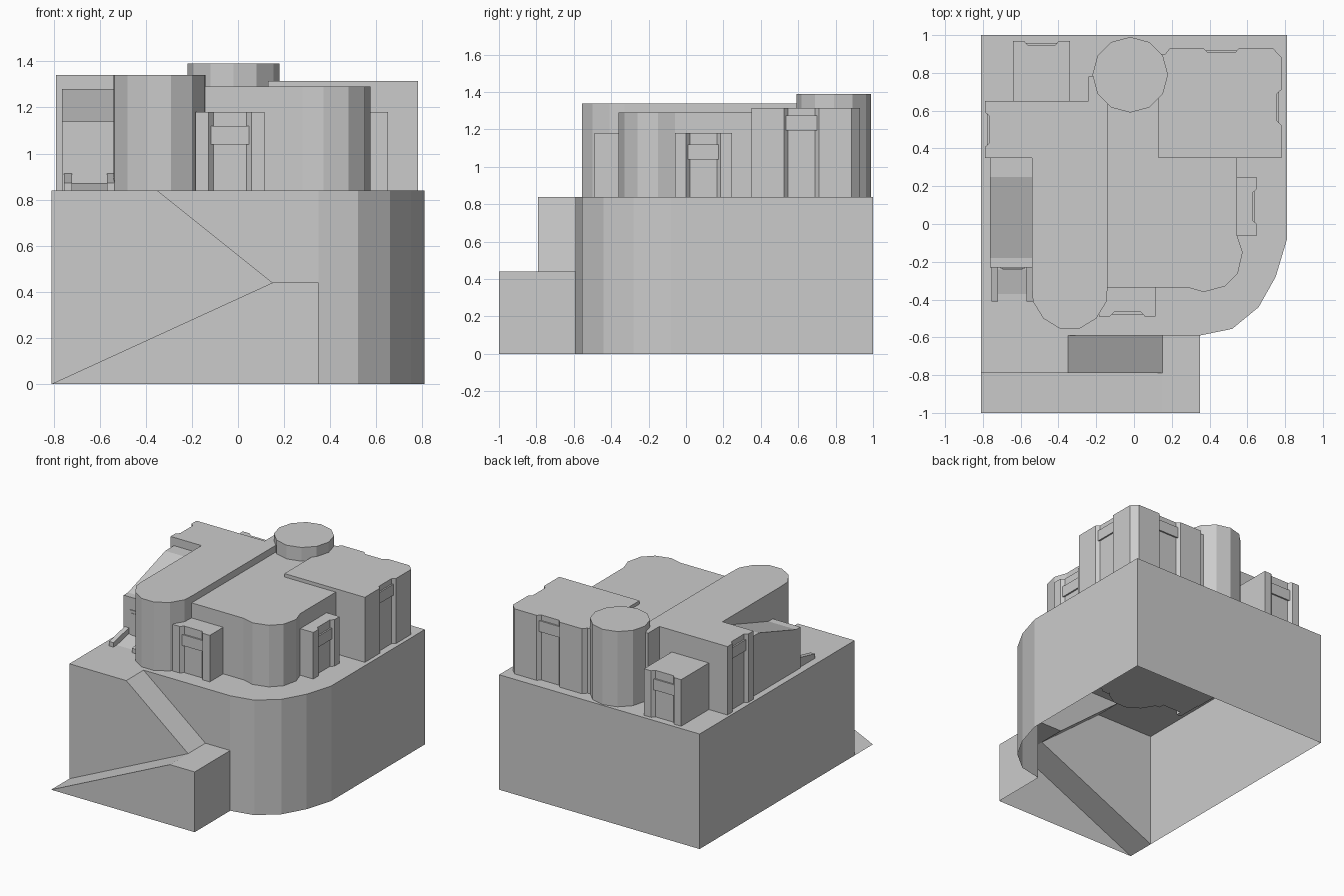
import bpy, bmesh, math
from mathutils import Vector

cube = bpy.data.objects.get("Cube")
if cube:
    bpy.data.objects.remove(cube)

stone = bpy.data.materials.new("grey_stone")
stone.use_nodes = True
GREY = (0.6, 0.6, 0.6, 1)
stone.diffuse_color = GREY
stone.node_tree.nodes["Principled BSDF"].inputs["Base Color"].default_value = GREY

GROUND, SUNK = 0.84, 0.81


def make(name, polys):
    """Mesh object from polygons given as point lists, welded together."""
    bm = bmesh.new()
    for poly in polys:
        bm.faces.new([bm.verts.new(p) for p in poly])
    bmesh.ops.remove_doubles(bm, verts=bm.verts, dist=0.0005)
    bmesh.ops.recalc_face_normals(bm, faces=bm.faces)
    mesh = bpy.data.meshes.new(name)
    bm.to_mesh(mesh)
    bm.free()
    mesh.materials.append(stone)
    obj = bpy.data.objects.new(name, mesh)
    bpy.context.collection.objects.link(obj)
    return obj


def walls(outline, low, high, closed=True):
    pts = list(outline)
    ends = pts[1:] + pts[:1] if closed else pts[1:]
    return [[(*a, low), (*b, low), (*b, high), (*a, high)] for a, b in zip(pts, ends)]


def block(name, outline, top, low=SUNK):
    """Upright prism over a plan outline."""
    caps = [[(*p, z) for p in outline] for z in (low, top)]
    return make(name, caps + walls(outline, low, top))


def box(name, x0, x1, y0, y1, z0, z1):
    return block(name, [(x0, y0), (x1, y0), (x1, y1), (x0, y1)], z1, z0)


def side_prism(name, x0, x1, profile):
    """Prism running along x with a (y, z) profile."""
    ends = [[(x, y, z) for y, z in profile] for x in (x0, x1)]
    sides = [[ends[0][i - 1], ends[0][i], ends[1][i], ends[1][i - 1]] for i in range(len(profile))]
    return make(name, ends + sides)


def building(name, outline, top, doors=(), drop=0.14):
    """Block with full-height recesses and lintels in the chosen walls (counterclockwise plan)."""
    plan = []
    for i, p in enumerate(outline):
        plan.append(p)
        if i not in doors:
            continue
        a, b = Vector(p), Vector(outline[(i + 1) % len(outline)])
        mid, along = (a + b) / 2, (b - a).normalized()
        inward = Vector((-along.y, along.x))
        at = lambda s, d: tuple(mid + along * s + inward * d)
        plan += [at(-0.093, 0), at(-0.072, 0.023), at(0.072, 0.023), at(0.093, 0)]
        block(name + "_lintel_%d" % i,
              [at(-0.084, 0.012), at(0.084, 0.012), at(0.084, 0.04), at(-0.084, 0.04)],
              top - drop + 0.08, top - drop)
    block(name, plan, top)


# Hollow podium with terrace, landing and two ramps
LEFT, RIGHT, BACK = -0.81, 0.81, 1
FRONT, MIDDLE, INNER = -1, -0.79, -0.59
RAMP_TOP, RAMP_TURN, STAIR_END, LANDING = -0.35, 0.15, 0.35, 0.44
rim = [(STAIR_END, INNER), (0.52, -0.555), (0.66, -0.44), (0.75, -0.28),
       (RIGHT, -0.08), (RIGHT, BACK), (LEFT, BACK), (LEFT, MIDDLE)]


def wall_xz(y, *pts):
    return [(x, y, z) for x, z in pts]


def ramp(a, b, y0, y1):
    return [(a[0], y0, a[1]), (b[0], y0, b[1]), (b[0], y1, b[1]), (a[0], y1, a[1])]


high, turn, foot = (RAMP_TOP, GROUND), (RAMP_TURN, LANDING), (LEFT, 0)
podium = walls(rim, 0, GROUND, closed=False)
podium += walls([(STAIR_END, FRONT), (STAIR_END, INNER)], 0, LANDING, closed=False)
podium += [
    [(*p, GROUND) for p in rim + [(RAMP_TOP, MIDDLE), (RAMP_TOP, INNER)]],
    wall_xz(MIDDLE, foot, (LEFT, GROUND), high, turn),
    wall_xz(INNER, high, turn, (STAIR_END, LANDING), (STAIR_END, GROUND)),
    wall_xz(FRONT, foot, turn, (STAIR_END, LANDING), (STAIR_END, 0)),
    ramp(foot, turn, FRONT, MIDDLE),
    ramp(high, turn, MIDDLE, INNER),
    ramp(turn, (STAIR_END, LANDING), FRONT, INNER),
]
make("podium", podium)

# Long hall with rounded front end
half_round = [(-0.54, -0.33), (-0.535, -0.41), (-0.48, -0.5), (-0.39, -0.555), (-0.29, -0.555),
              (-0.2, -0.5), (-0.145, -0.41), (-0.14, -0.33)]
building("long_hall", [(-0.79, 0.65), (-0.79, 0.35), (-0.54, 0.35)] + half_round +
         [(-0.14, 0.78), (-0.24, 0.78), (-0.24, 0.65)], 1.34, doors=[0], drop=0.12)

# Central hall with rounded corner
building("central_hall", [(-0.14, -0.335), (0.28, -0.335), (0.37, -0.36), (0.48, -0.33),
                          (0.55, -0.26), (0.575, -0.15), (0.545, -0.06), (0.545, 0.4),
                          (0.13, 0.4), (0.13, 0.75), (-0.14, 0.75)], 1.29)

# Rear corner hall
building("corner_hall", [(0.13, 0.35), (0.78, 0.35), (0.78, 0.885), (0.735, 0.93),
                         (0.19, 0.93), (0.165, 0.9), (0.13, 0.9)], 1.315, doors=[1, 3], drop=0.12)

# Porches
building("front_porch", [(-0.185, -0.49), (0.115, -0.49), (0.115, -0.3), (-0.185, -0.3)], 1.18, [0])
building("side_porch", [(0.5, -0.06), (0.65, -0.06), (0.65, 0.245), (0.5, 0.245)], 1.18, [1])
building("back_porch", [(-0.64, 0.6), (-0.34, 0.6), (-0.34, 0.97), (-0.64, 0.97)], 1.18, [2])

# Round tower
block("round_tower", [(-0.02 + 0.2 * math.cos(math.tau * i / 12),
                       0.79 + 0.2 * math.sin(math.tau * i / 12)) for i in range(12)], 1.39)

# Wing with sloping roof, its doorway, entrance ramp and rails
side_prism("sloped_wing", -0.763, -0.53,
           [(-0.23, SUNK), (-0.23, 1.14), (-0.18, 1.14), (0.25, 1.28), (0.36, 1.28), (0.36, SUNK)])
box("door_frame", -0.707, -0.578, -0.236, -0.22, GROUND, 1.05)
box("door", -0.695, -0.59, -0.24, -0.22, GROUND, 1.03)
side_prism("entrance_ramp", -0.72, -0.56, [(-0.22, SUNK), (-0.22, 0.87), (-0.24, 0.87), (-0.37, GROUND), (-0.37, SUNK)])
for side, x in (("right", -0.755), ("left", -0.568)):
    side_prism(side + "_rail", x, x + 0.035, [(-0.22, SUNK), (-0.22, 0.915), (-0.41, 0.873), (-0.41, SUNK)])
